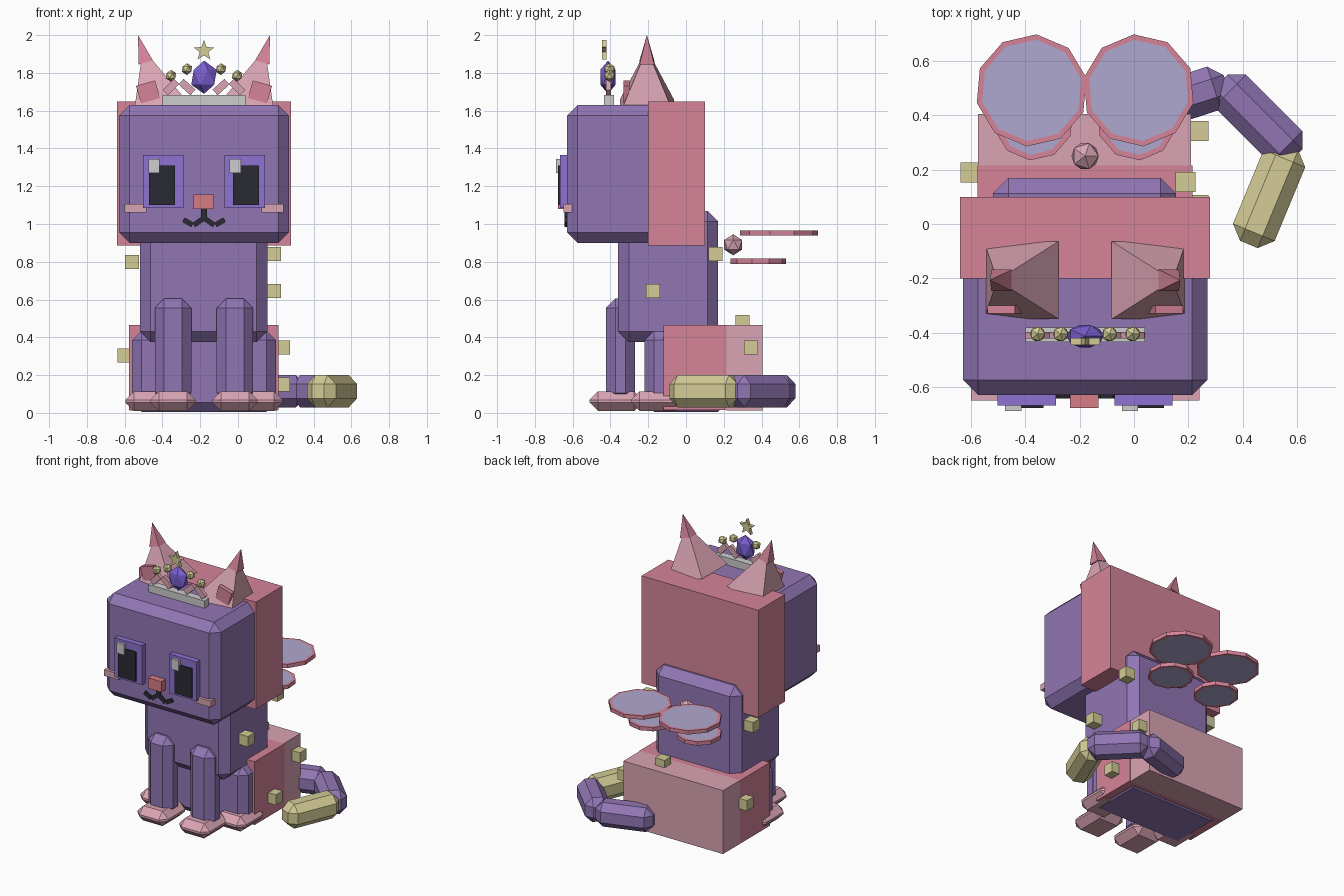
import bpy, bmesh, math
from mathutils import Matrix, Vector

if "Cube" in bpy.data.objects:
    bpy.data.objects.remove(bpy.data.objects["Cube"])

MID = -0.18  # symmetry plane of the body


def srgb(r, g, b):
    return tuple((c / 255 / 12.92) if c < 11 else ((c / 255 + 0.055) / 1.055) ** 2.4
                 for c in (r, g, b)) + (1.0,)


def material(name, *rgb):
    m = bpy.data.materials.new(name)
    m.use_nodes = True
    m.diffuse_color = srgb(*rgb)
    bsdf = m.node_tree.nodes["Principled BSDF"]
    bsdf.inputs["Base Color"].default_value = m.diffuse_color
    bsdf.inputs["Roughness"].default_value = 0.9
    return m


PURPLE = material("purple_fur", 145, 118, 180)
PINK = material("pink_fur", 213, 132, 153)
BLUSH = material("light_pink", 218, 164, 180)
GOLD = material("gold", 212, 204, 150)
VIOLET = material("violet_iris", 142, 114, 210)
BLACK = material("black", 42, 42, 52)
LAVENDER = material("lavender", 176, 168, 208)
GREY = material("silver", 205, 205, 207)
GEM = material("gem_violet", 122, 94, 208)
SALMON = material("nose_salmon", 214, 124, 132)


def finish(name, bm, mats, loc=(0, 0, 0), rot=(0, 0, 0)):
    bmesh.ops.recalc_face_normals(bm, faces=bm.faces[:])
    me = bpy.data.meshes.new(name)
    bm.to_mesh(me)
    bm.free()
    for m in mats:
        me.materials.append(m)
    ob = bpy.data.objects.new(name, me)
    ob.location, ob.rotation_euler = loc, rot
    bpy.context.collection.objects.link(ob)
    return ob


def block(name, mat, loc, size, bevel=0.0, rot=(0, 0, 0)):
    bm = bmesh.new()
    bmesh.ops.create_cube(bm, size=1, matrix=Matrix.Diagonal((*size, 1)))
    ob = finish(name, bm, [mat], loc, rot)
    if bevel:
        mod = ob.modifiers.new("chamfer", "BEVEL")
        mod.width, mod.segments = bevel, 1
    return ob


def span(name, mat, x, y, z, bevel=0.0):
    """Block given by its extents on each axis."""
    lims = (x, y, z)
    return block(name, mat, [(a + b) / 2 for a, b in lims], [b - a for a, b in lims], bevel)


def pyramid(name, mat, base, half, height, tilt):
    bm = bmesh.new()
    bmesh.ops.create_cone(bm, cap_ends=True, segments=4, radius1=half * math.sqrt(2), radius2=0,
                          depth=height,
                          matrix=Matrix.Translation((0, 0, height / 2)) @ Matrix.Rotation(math.pi / 4, 4, "Z"))
    return finish(name, bm, [mat], base, (0, tilt, 0))


def ball(name, mat, loc, scale):
    bm = bmesh.new()
    bmesh.ops.create_icosphere(bm, subdivisions=1, radius=1, matrix=Matrix.Diagonal((*scale, 1)))
    return finish(name, bm, [mat], loc)


def prism(radii, depth, start=0.0):
    """Flat polygon with the given corner radii, thickened along z."""
    bm = bmesh.new()
    n = len(radii)
    face = bm.faces.new([bm.verts.new((r * math.cos(start + math.tau * i / n),
                                       r * math.sin(start + math.tau * i / n), -depth / 2))
                         for i, r in enumerate(radii)])
    new = bmesh.ops.extrude_face_region(bm, geom=[face])["geom"]
    bmesh.ops.translate(bm, verts=[v for v in new if isinstance(v, bmesh.types.BMVert)], vec=(0, 0, depth))
    if not any(len(f.verts) == n and f.calc_center_median().z < -depth / 4 for f in bm.faces):
        bm.faces.new([v for v in bm.verts if v.co.z < 0])
    return bm


# Torso and hips
span("torso", PURPLE, (-0.52, 0.155), (-0.36, 0.17), (0.375, 1.07), 0.057)
span("hips", PURPLE, (-0.56, 0.2), (-0.22, 0.22), (0.006, 0.435), 0.05)
span("hip_fur", PINK, (-0.577, 0.215), (-0.12, 0.215), (0.015, 0.465))
span("rump_fur", BLUSH, (-0.575, 0.21), (0.215, 0.405), (0.013, 0.465))

# Head and mane
span("head", PURPLE, (-0.63, 0.27), (-0.63, 0.08), (0.9, 1.63), 0.056)
span("mane", PINK, (-0.64, 0.28), (-0.2, 0.1), (0.885, 1.648))

# Legs, paws, ears, eyes, cheeks and wings, one set per side
for s, side in ((-1, "right"), (1, "left")):
    def at(off):
        return MID + s * off

    block(f"front_leg_{side}", PURPLE, (at(0.164), -0.347, 0.33), (0.193, 0.155, 0.55), 0.05)
    block(f"front_paw_{side}", BLUSH, (at(0.164), -0.37, 0.062), (0.24, 0.28, 0.105), 0.045)
    block(f"back_paw_{side}", BLUSH, (at(0.298), -0.15, 0.062), (0.235, 0.28, 0.105), 0.045)

    tilt = s * math.radians(16)
    pyramid(f"ear_{side}", BLUSH, (at(0.235), -0.207, 1.62), 0.143, 0.32, tilt)
    pyramid(f"ear_tip_{side}", PINK, (at(0.308), -0.207, 1.855), 0.039, 0.152, tilt)
    block(f"inner_ear_{side}", PINK, (at(0.295), -0.315, 1.695), (0.105, 0.03, 0.105), rot=(0, tilt, 0))

    block(f"iris_{side}", VIOLET, (at(0.215), -0.64, 1.225), (0.215, 0.056, 0.28))
    block(f"pupil_{side}", BLACK, (at(0.222), -0.65, 1.205), (0.138, 0.054, 0.21))
    # catchlights both sit toward the same side of the eyes
    block(f"catchlight_{side}", GREY, (at(0.215) - 0.05, -0.66, 1.308), (0.06, 0.056, 0.074))
    block(f"cheek_{side}", BLUSH, (at(0.363), -0.627, 1.083), (0.115, 0.045, 0.044))

    # Mouth strokes
    block(f"lip_{side}", BLACK, (at(0.027), -0.633, 1.013), (0.065, 0.02, 0.027),
          rot=(0, s * math.radians(35), 0))
    block(f"smile_{side}", BLACK, (at(0.085), -0.633, 1.009), (0.055, 0.02, 0.027),
          rot=(0, -s * math.radians(30), 0))

    # Rimmed round wings with inset panels
    for level, off, y, z, r in (("upper", 0.197, 0.492, 0.953, 0.207), ("lower", 0.19, 0.382, 0.803, 0.148)):
        bm = prism([r] * 10, 0.027, math.radians(90 - s * -5))
        caps = [f for f in bm.faces if len(f.verts) == 10]
        bmesh.ops.inset_individual(bm, faces=caps, thickness=0.02)
        for f in bm.faces:
            f.material_index = int(len(f.verts) == 10)
        finish(f"{level}_wing_{side}", bm, [PINK, LAVENDER], (at(off), y, z))

    # Crown arms and beads
    for i, (off, z, lean) in enumerate(((0.09, 1.82, 48), (0.175, 1.785, -45))):
        ball(f"crown_bead_{side}_{i}", GOLD, (at(off), -0.405, z), (0.031,) * 3)
        block(f"crown_arm_{side}_{i}", BLUSH, (at(off), -0.41, 1.725), (0.04, 0.025, 0.085),
              rot=(0, s * math.radians(lean), 0))

span("nose", SALMON, (-0.235, -0.13), (-0.677, -0.61), (1.08, 1.155))
span("mouth_line", BLACK, (-0.195, -0.165), (-0.643, -0.62), (1.02, 1.085))
ball("wing_knot", BLUSH, (MID, 0.25, 0.89), (0.056,) * 3)

# Crown band, gem and star
span("crown_band", GREY, (-0.4, 0.04), (-0.435, -0.382), (1.625, 1.682))
ball("crown_gem", GEM, (MID, -0.413, 1.777), (0.075, 0.048, 0.088))
star = prism([0.057, 0.024] * 5, 0.025, math.pi / 2)
finish("crown_star", star, [GOLD], (MID, -0.433, 1.917), (math.pi / 2, 0, 0))

# Tail of three chamfered segments
for name, mat, x, y, angle in (("tail_base", PURPLE, 0.155, 0.455, 18),
                               ("tail_middle", PURPLE, 0.457, 0.387, -45),
                               ("tail_tip", GOLD, 0.4975, 0.105, 67.5)):
    block(name, mat, (x, y, 0.115), (0.39, 0.166, 0.172), 0.048, (0, 0, math.radians(angle)))

# Gold studs scattered on the body
studs = [(-0.56, 0.06, 0.8), (0.19, 0.155, 0.84), (0.19, -0.175, 0.645), (0.238, 0.343, 0.345),
         (0.238, 0.07, 0.15), (-0.602, 0.19, 0.305), (-0.03, 0.3, 0.48)]
for i, p in enumerate(studs):
    block(f"stud_{i}", GOLD, p, (0.074,) * 3)
